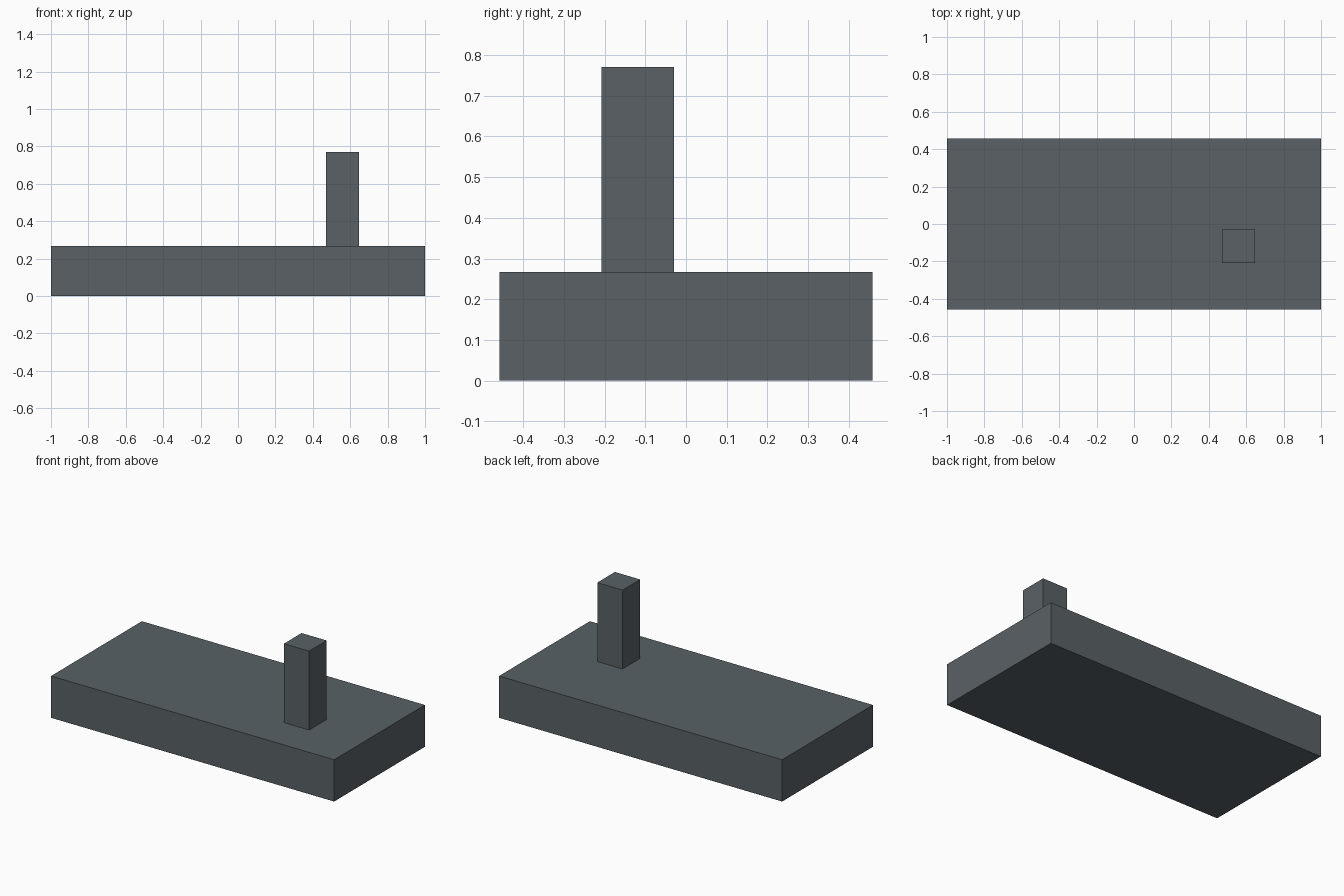
import bpy

if "Cube" in bpy.data.objects:
    bpy.data.objects.remove(bpy.data.objects["Cube"])


def box(name, lo, hi):
    """Flat-faced box spanning two opposite corners."""
    centre = [(a + b) / 2 for a, b in zip(lo, hi)]
    size = [b - a for a, b in zip(lo, hi)]
    bpy.ops.mesh.primitive_cube_add(size=1, location=centre)
    obj = bpy.context.object
    obj.name = name
    obj.scale = size
    bpy.ops.object.transform_apply(location=False, rotation=False, scale=True)
    return obj


BASE_TOP = 0.267

# Wide slab resting on the ground
base = box("base_slab", (-1, -0.458, 0), (1, 0.458, BASE_TOP))

# Square post standing on the slab, towards the front right
post = box("upright_post", (0.47, -0.208, BASE_TOP), (0.648, -0.03, 0.771))

# Dark slate finish
slate = bpy.data.materials.new("dark_slate")
slate.diffuse_color = (0.10, 0.12, 0.13, 1)
slate.use_nodes = True
slate.node_tree.nodes["Principled BSDF"].inputs["Base Color"].default_value = slate.diffuse_color
for part in (base, post):
    part.data.materials.append(slate)
